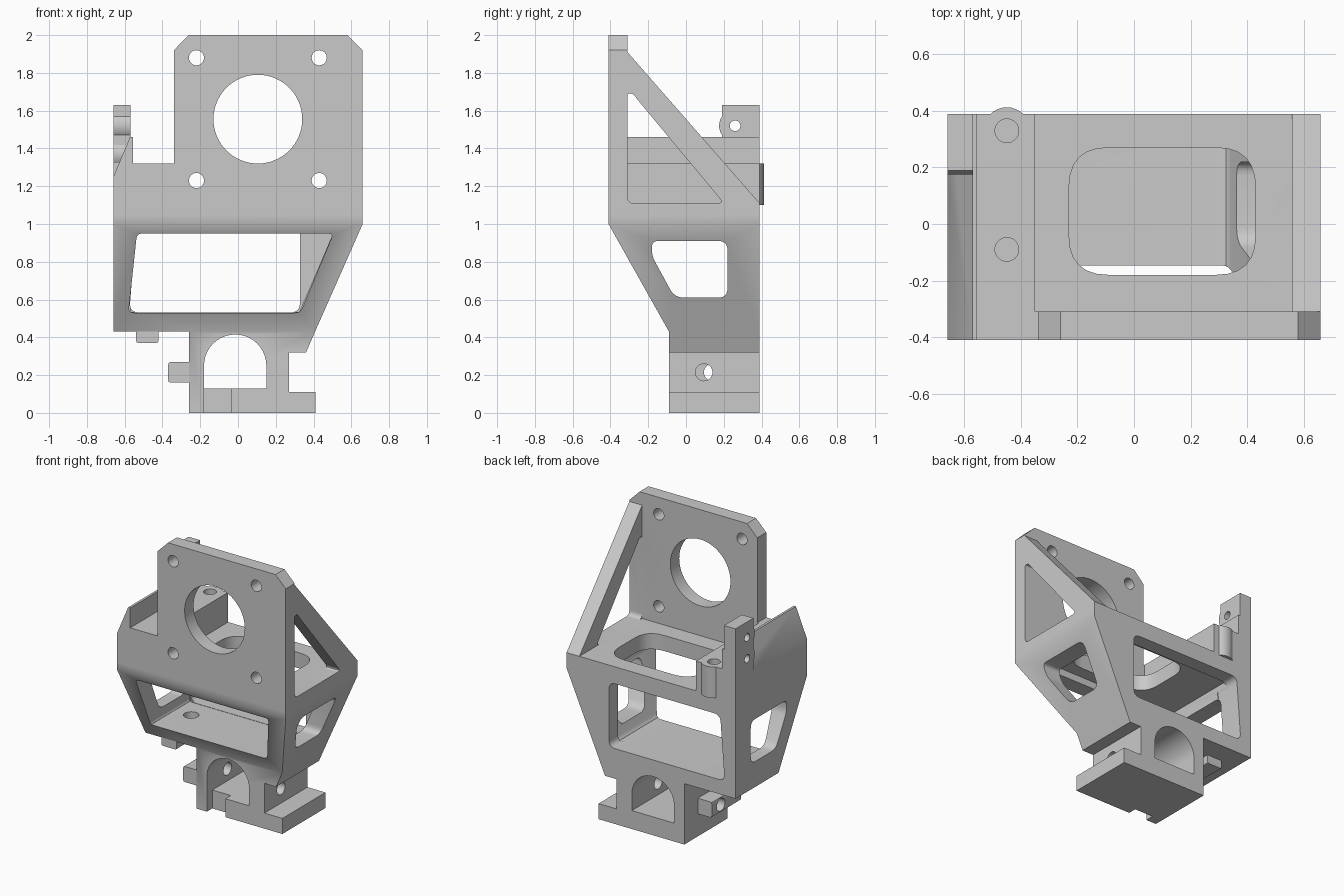
import bpy, bmesh, math
from mathutils import Vector

if "Cube" in bpy.data.objects:
    bpy.data.objects.remove(bpy.data.objects["Cube"])

grey = bpy.data.materials.new("light grey")
grey.use_nodes = True
colour = (0.59, 0.59, 0.59, 1)
grey.diffuse_color = colour
grey.node_tree.nodes["Principled BSDF"].inputs["Base Color"].default_value = colour

LEFT, RIGHT, FRONT, BACK, DECK = -0.66, 0.66, -0.41, 0.39, 1.11


def prism(name, points, axis, lo, hi):
    """Extrude a 2D outline along x, y or z."""
    place = {"x": lambda u, v, w: (w, u, v),
             "y": lambda u, v, w: (u, w, v),
             "z": lambda u, v, w: (u, v, w)}[axis]
    bm = bmesh.new()
    rings = [[bm.verts.new(place(u, v, w)) for u, v in points] for w in (lo, hi)]
    bm.faces.new(rings[0])
    bm.faces.new(rings[1][::-1])
    n = len(points)
    for i in range(n):
        j = (i + 1) % n
        bm.faces.new((rings[0][i], rings[0][j], rings[1][j], rings[1][i]))
    bmesh.ops.recalc_face_normals(bm, faces=bm.faces)
    mesh = bpy.data.meshes.new(name)
    bm.to_mesh(mesh)
    bm.free()
    mesh.materials.append(grey)
    obj = bpy.data.objects.new(name, mesh)
    bpy.context.collection.objects.link(obj)
    return obj


def rect(a, b, c, d):
    return [(a, c), (b, c), (b, d), (a, d)]


def circle(u, v, r, n=32):
    return [(u + r * math.cos(math.tau * i / n), v + r * math.sin(math.tau * i / n))
            for i in range(n)]


def rounded(points, size, steps=6):
    """Soften each corner, never using more than 0.4 of an edge."""
    out = []
    for i, p in enumerate(points):
        p = Vector(p)
        before = Vector(points[i - 1]) - p
        after = Vector(points[(i + 1) % len(points)]) - p
        t = min(size, 0.4 * before.length, 0.4 * after.length)
        a, b = p + before.normalized() * t, p + after.normalized() * t
        for k in range(steps + 1):
            s = k / steps
            out.append(tuple(a * (1 - s) ** 2 + p * 2 * s * (1 - s) + b * s * s))
    return out


def combine(target, parts, operation):
    """Merge or cut the parts, then discard the tools."""
    for part in parts:
        mod = target.modifiers.new("join", "BOOLEAN")
        mod.operation, mod.solver, mod.object = operation, "EXACT", part
        graph = bpy.context.evaluated_depsgraph_get()
        mesh = bpy.data.meshes.new_from_object(target.evaluated_get(graph))
        target.modifiers.clear()
        target.data = mesh
        bpy.data.objects.remove(part)


# Tapered cage with sloping front
bracket = prism("mount_bracket", [(LEFT, 0.43), (0.408, 0.43), (RIGHT, 1),
                (RIGHT, DECK), (LEFT, DECK)], "y", FRONT, BACK)
slope = [(FRONT - 0.057, 1.1015), (FRONT, 1), (-0.09, 0.43), (-0.09, 0.3), (-0.6, 0.3),
         (-0.6, 1.1015)]
combine(bracket, [prism("slope_cut", slope, "x", -1, 1)], "DIFFERENCE")

# Cage interior, front and rear windows, side windows, deck opening
side_window = [(-0.18, 0.91), (0.22, 0.91), (0.22, 0.61), (-0.06, 0.61), (-0.18, 0.83)]
combine(bracket, [
    prism("front_window", rounded([(-0.58, 0.53), (0.33, 0.53), (0.505, 0.95),
                                   (-0.535, 0.95)], 0.03), "y", -0.6, 0.28),
    prism("interior", [(-0.57, 0.535), (0.325, 0.535), (0.525, 1), (-0.535, 1)],
          "y", -0.27, 0.29),
    prism("rear_window", rounded([(-0.575, 0.532), (0.328, 0.532), (0.328, 0.99),
                                  (-0.54, 0.99)], 0.05), "y", 0.2, 0.6),
    prism("side_windows", rounded(side_window, 0.05), "x", -1, 1),
    prism("deck_opening", rounded(rect(-0.23, 0.43, -0.18, 0.27), 0.14), "z", 0.8, 1.3),
], "DIFFERENCE")

# Triangular side brace with its window
brace = prism("side_brace", [(FRONT, 1.05), (BACK, 1.05), (BACK, DECK), (-0.31, 1.91),
                             (FRONT, 1.91)], "x", 0.56, RIGHT)
combine(brace, [prism("brace_window", rounded([(-0.31, DECK), (0.2, DECK), (-0.25, 1.65),
                                               (-0.28, 1.69), (-0.31, 1.69)], 0.035),
                      "x", 0.4, 0.8)], "DIFFERENCE")

# Face plate, left ledge, side wall, lug and screw boss
plate = prism("face_plate", [(-0.6, 1.05), (RIGHT, 1.05), (RIGHT, 1.92), (0.58, 2),
              (-0.26, 2), (-0.34, 1.92), (-0.34, 1.32), (-0.6, 1.32)], "y", FRONT, -0.31)
combine(bracket, [
    plate, brace,
    prism("ledge", rect(-0.6, -0.35, 1.05, 1.32), "y", FRONT, BACK),
    prism("side_wall", [(LEFT, 1.05), (-0.555, 1.05), (-0.555, 1.46), (-0.572, 1.46),
                        (LEFT, 1.25)], "y", FRONT, BACK),
    prism("lug", rect(0.19, BACK, 1.05, 1.63), "x", LEFT, -0.57),
    prism("lug_round", circle(0.26, 1.52, 0.085), "x", LEFT, -0.57),
    prism("lug_lower_round", circle(0.26, 1.37, 0.085), "x", LEFT, -0.57),
    prism("screw_boss", circle(-0.45, 0.33, 0.083), "z", 1.1, 1.32),
], "UNION")

# Foot: pillars, base flange, side tab and underside peg
foot = prism("foot", [(-0.26, 0), (0.41, 0), (0.41, 0.11), (0.27, 0.11), (0.27, 0.32),
             (0.36, 0.32), (0.408, 0.43), (0.408, 0.48), (-0.26, 0.48)], "y", -0.09, BACK)
arch = [(0.15, 0.13), (0.15, 0.25)]
arch += [(-0.015 + 0.165 * math.cos(math.pi * i / 20), 0.25 + 0.165 * math.sin(math.pi * i / 20))
         for i in range(1, 20)]
arch += [(-0.18, 0.25), (-0.18, 0.13)]
combine(foot, [prism("arch", arch, "y", -0.3, 0.6),
               prism("notch", rect(-0.18, -0.035, -0.2, -0.03), "z", -0.1, 0.2)], "DIFFERENCE")
combine(bracket, [
    foot,
    prism("side_tab", rounded(rect(-0.37, -0.24, 0.16, 0.27), 0.015, 2), "y", -0.085, 0.24),
    prism("peg", rounded(rect(-0.54, -0.42, 0.37, 0.46), 0.015, 2), "y", -0.085, 0.24),
], "UNION")

# Bore and screw holes
holes = [prism("bore", circle(0.105, 1.555, 0.235, 64), "y", -0.6, -0.2)]
for x in (-0.22, 0.43):
    for z in (1.23, 1.88):
        holes.append(prism("plate_hole", circle(x, z, 0.04), "y", -0.6, -0.2))
for y in (-0.09, 0.33):
    holes.append(prism("ledge_hole", circle(-0.45, y, 0.042), "z", 1.06, 1.5))
holes += [
    prism("floor_hole", circle(-0.45, 0.12, 0.05), "z", 0.42, 0.7),
    prism("lug_hole", circle(0.26, 1.52, 0.028), "x", -0.8, -0.4),
    prism("lug_blind_hole", circle(0.26, 1.37, 0.028), "x", -0.8, -0.59),
    prism("right_foot_hole", circle(0.095, 0.215, 0.045), "x", 0, 0.5),
    prism("left_foot_hole", circle(0.14, 0.215, 0.045), "x", -0.6, 0),
]
combine(bracket, holes, "DIFFERENCE")

bpy.ops.object.select_all(action="DESELECT")
bracket.select_set(True)
bpy.context.view_layer.objects.active = bracket
bpy.ops.object.shade_smooth_by_angle(angle=math.radians(30))
